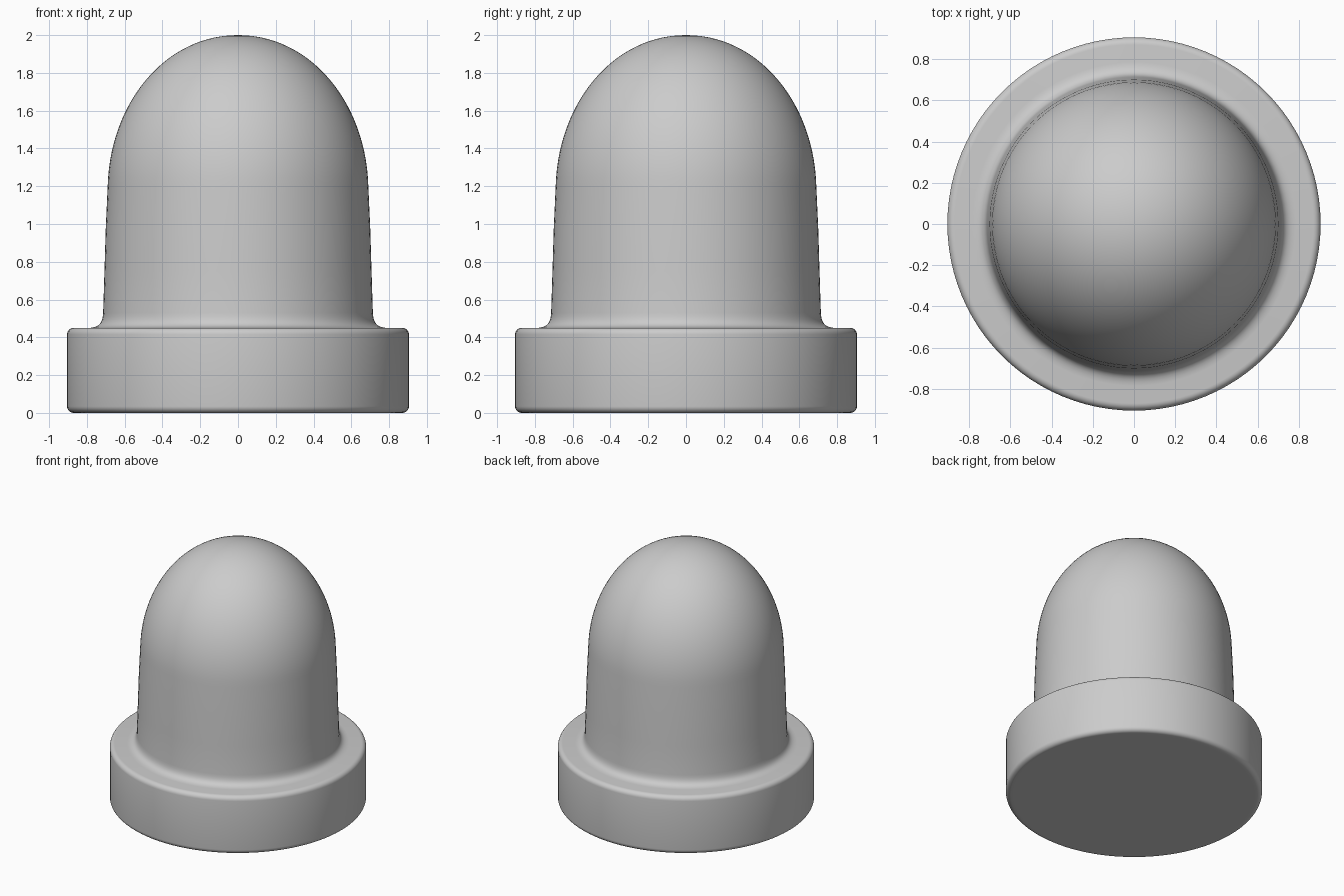
import bpy, bmesh, math
from mathutils import Vector

if "Cube" in bpy.data.objects:
    bpy.data.objects.remove(bpy.data.objects["Cube"])


def bezier(p0, p1, p2, p3, n):
    """Points of a cubic curve in (radius, height), including both ends."""
    pts = []
    for i in range(n + 1):
        t = i / n
        s = 1 - t
        pts.append(tuple(s**3 * a + 3 * s * s * t * b + 3 * s * t * t * c + t**3 * d
                         for a, b, c, d in zip(p0, p1, p2, p3)))
    return pts


def arc(r, z, rad, a0, a1, n=6):
    return [(r + rad * math.cos(math.radians(a0 + (a1 - a0) * i / n)),
             z + rad * math.sin(math.radians(a0 + (a1 - a0) * i / n)))
            for i in range(n + 1)]


def lathe(name, profile, steps=96):
    """Revolve a profile around z."""
    bm = bmesh.new()
    verts = [bm.verts.new((r, 0, z)) for r, z in profile]
    edges = [bm.edges.new(pair) for pair in zip(verts, verts[1:])]
    bmesh.ops.spin(bm, geom=verts + edges, cent=(0, 0, 0), axis=(0, 0, 1),
                   angle=math.tau, steps=steps)
    bmesh.ops.remove_doubles(bm, verts=bm.verts, dist=1e-5)
    bmesh.ops.recalc_face_normals(bm, faces=bm.faces)
    mesh = bpy.data.meshes.new(name)
    bm.to_mesh(mesh)
    bm.free()
    obj = bpy.data.objects.new(name, mesh)
    bpy.context.collection.objects.link(obj)
    bpy.context.view_layer.objects.active = obj
    obj.select_set(True)
    bpy.ops.object.shade_smooth_by_angle(angle=math.radians(35))
    return obj


R, H, B = 0.905, 0.45, 0.035   # flange radius, height, edge rounding

# Flange with rounded rims
profile = [(0, 0), (R - B - 0.02, 0)]
profile += arc(R - B, B, B, -90, 0)
profile += arc(R - B, H - B, B, 0, 90)
# Fillet into the slightly tapered wall
profile += bezier((0.785, H), (0.735, H + 0.004), (0.717, 0.475), (0.714, 0.53), 8)
profile += [(0.707, 0.75), (0.70, 0.98)]
# Rounded dome
profile += bezier((0.69, 1.2), (0.678, 1.642), (0.385, 2.0), (0, 2.0), 28)

lathe("domed_cap", profile)
